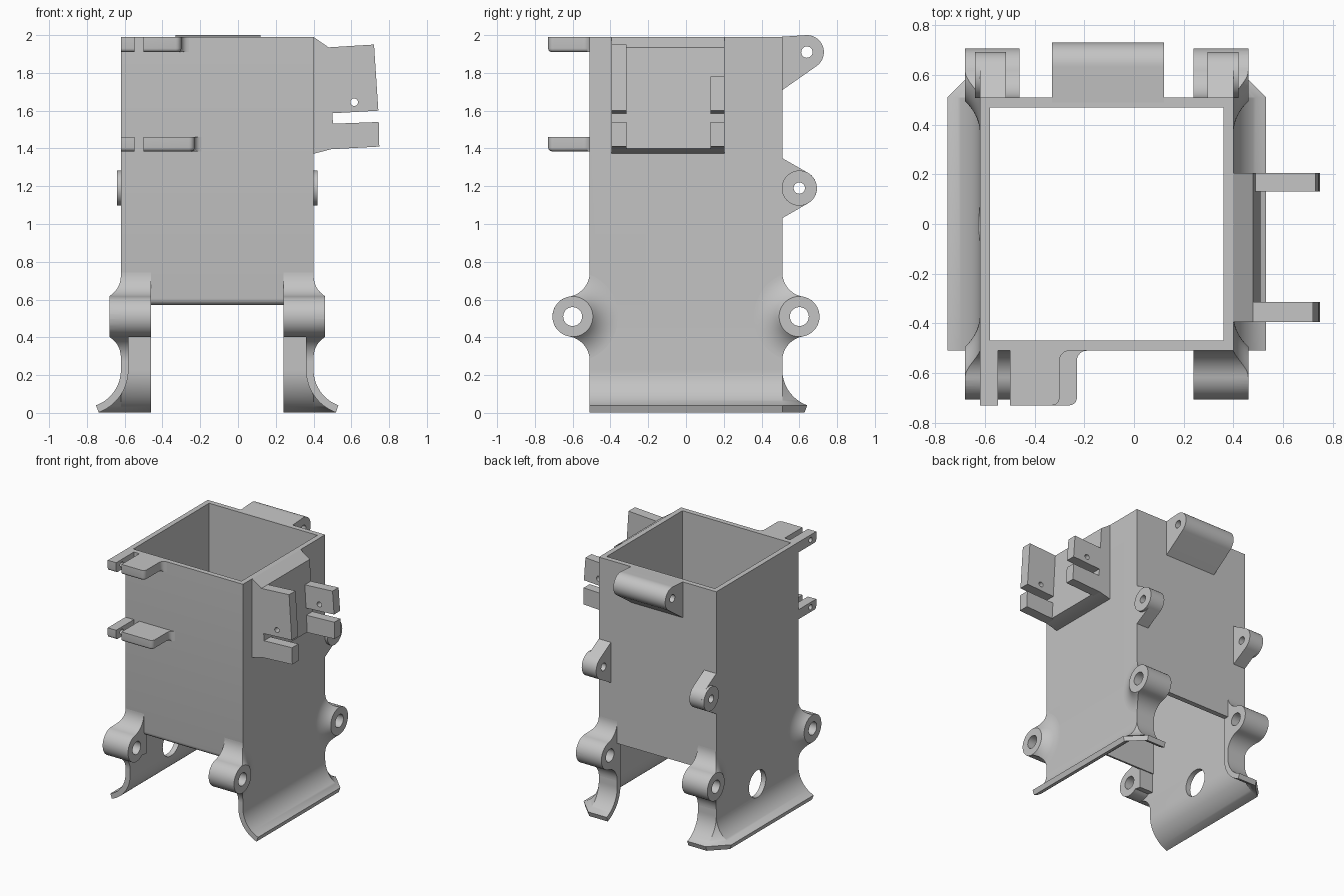
import bpy, bmesh
from math import sin, cos, radians, pi, sqrt

if "Cube" in bpy.data.objects:
    bpy.data.objects.remove(bpy.data.objects["Cube"])

GREY = (0.55, 0.55, 0.55, 1)
mat = bpy.data.materials.new("plain grey")
mat.use_nodes = True
mat.diffuse_color = GREY
mat.node_tree.nodes["Principled BSDF"].inputs["Base Color"].default_value = GREY

CX, WALL, T, TOP, FLOOR = -0.11, 0.51, 0.04, 1.99, 0.57
parts = []


def loft(name, rings, closed=False, bevel=None, width=0.02):
    """Skin a list of equal-length point rings, capped or closed on itself."""
    bm = bmesh.new()
    vs = [[bm.verts.new(p) for p in r] for r in rings]
    n = len(rings[0])
    for a, b in zip(vs, vs[1:] + vs[:1] if closed else vs[1:]):
        for i in range(n):
            j = (i + 1) % n
            bm.faces.new((a[i], a[j], b[j], b[i]))
    if not closed:
        bm.faces.new(vs[0])
        bm.faces.new(vs[-1])
    bmesh.ops.remove_doubles(bm, verts=bm.verts, dist=1e-5)
    bmesh.ops.recalc_face_normals(bm, faces=bm.faces)
    if bevel:
        edges = [e for e in bm.edges if all(bevel(v.co) for v in e.verts)]
        bmesh.ops.bevel(bm, geom=edges, offset=width, segments=4, profile=0.5, affect='EDGES')
    me = bpy.data.meshes.new(name)
    bm.to_mesh(me)
    bm.free()
    me.materials.append(mat)
    ob = bpy.data.objects.new(name, me)
    bpy.context.collection.objects.link(ob)
    parts.append(ob)
    return ob


def prism_x(name, pts, x0, x1):
    return loft(name, [[(x, y, z) for y, z in pts] for x in (x0, x1)])


def prism_y(name, pts, y0, y1):
    return loft(name, [[(x, y, z) for x, z in pts] for y in (y0, y1)])


def arc(c, r, a0, a1, n=16):
    angles = [radians(a0 + (a1 - a0) * i / n) for i in range(n + 1)]
    return [(c[0] + r * cos(a), c[1] + r * sin(a)) for a in angles]


def circle(c, r, n=40):
    return arc(c, r, 0, 360 * (n - 1) / n, n - 1)


def boolean(ob, cutter, op='DIFFERENCE'):
    """Bake a boolean and discard the cutter."""
    cutter.hide_render = True
    m = ob.modifiers.new("cut", 'BOOLEAN')
    m.operation, m.object, m.solver = op, cutter, 'EXACT'
    dg = bpy.context.evaluated_depsgraph_get()
    me = bpy.data.meshes.new_from_object(ob.evaluated_get(dg))
    ob.modifiers.clear()
    ob.data = me
    parts.remove(cutter)
    bpy.data.objects.remove(cutter)


def bore(ob, c, r, x0=-1, x1=1):
    boolean(ob, prism_x("bore", circle(c, r), x0, x1))


# Square tube, with the lower front edge rounded
def square(h, z):
    return [(CX + sx * h, sy * h, z) for sx, sy in ((-1, -1), (1, -1), (1, 1), (-1, 1))]


loft("tube_body", [square(WALL, FLOOR), square(WALL, TOP), square(WALL - T, TOP),
                   square(WALL - T, FLOOR)], closed=True,
     bevel=lambda c: c.y < -0.5 and c.z < 0.6, width=0.037)

# Leg section: offset from the wall against height, curling outwards at the foot
leg = [(0, FLOOR)]
leg += [(0.2 - p, q) for p, q in arc((0, 0.228), 0.2, 0, -70)]
leg += [(0.2 - p, q) for p, q in arc((0, 0.228), 0.24, -70, 0)]
leg += [(-T, FLOOR)]

# Boss section: round lug blended into the wall above and below
BY, BZ, BR, FR = 0.6, 0.51, 0.107, 0.13
rise = sqrt((BR + FR) ** 2 - (WALL + FR - BY) ** 2)
upper = arc((WALL + FR, BZ + rise), FR, 180, 260)
lower = arc((WALL + FR, BZ - rise), FR, 100, 180)
lug = arc((BY, BZ), BR, 80, -80, 24)


def boss_section(back):
    return upper + lug + lower + [(back, BZ - rise), (back, BZ + rise)]


short_section = upper + arc((BY, BZ), BR, 80, -130, 30) + [(0.48, 0.42), (0.48, BZ + rise)]

for s, side in ((1, "left"), (-1, "right")):
    def X(u):
        return CX + s * u

    # Side wall with a strip round the back corner
    stations = (lambda d: (WALL + d, -WALL), lambda d: (WALL + d, WALL + min(d, 0)),
                lambda d: (WALL + min(d, 0), WALL + d), lambda d: (0.35, WALL + d))
    rings = []
    for f in stations:
        rings.append([(X(f(d)[0]), f(d)[1], z) for d, z in leg])
    leg_ob = loft(side + "_leg", rings)
    if s < 0:
        bore(leg_ob, (0, 0.29), 0.105, -0.9, -0.4)

    for sy, end in ((-1, "front"), (1, "back")):
        def flip(pts):
            return [(sy * y, z) for y, z in pts]
        name = f"{side}_{end}_boss"
        hole = (sy * BY, BZ)
        # Lug body beyond the wall
        if sy > 0:
            pieces = [prism_x(name, boss_section(0.48), X(0.35), X(WALL))]
        else:
            pieces = [prism_x(name, flip(boss_section(0.48)), X(WALL - T), X(WALL)),
                      prism_x(name + "_inner", flip(short_section), X(0.35), X(WALL - T))]
        # Flared swelling on the outside of the wall
        rings = [[(X(0.48), y, z) for y, z in circle(hole, 0.24, 64)]]
        for i in range(11):
            run = 0.133 * i / 10
            depth = 0.177 - sqrt(0.177 ** 2 - run ** 2)
            rings.append([(X(WALL + depth), y, z) for y, z in circle(hole, 0.24 - run, 64)])
        flare = loft(name + "_flare", rings)
        boolean(flare, prism_x("trim", flip(boss_section(0.3)), X(0.4), X(0.7)), 'INTERSECT')
        for ob in pieces + [flare]:
            bore(ob, hole, 0.05)

    # Middle back ear with a raised round pad
    ear_c = (0.6, 1.19)
    ear = [(0.49, 1.36)] + arc(ear_c, 0.093, 60, -60) + [(0.49, 1.02)]
    bore(prism_x(side + "_ear", ear, X(0.405), X(WALL)), ear_c, 0.03)
    bore(prism_x(side + "_ear_pad", circle(ear_c, 0.093), X(WALL - 0.01), X(0.53)), ear_c, 0.03)

# Hinge barrel along the top of the back
hinge_c = (0.64, 1.91)
hinge = [(0.49, TOP)] + arc(hinge_c, 0.09, 95, -55, 24) + [(0.49, 1.695)]
bore(prism_x("back_hinge", hinge, -0.33, 0.12), hinge_c, 0.03)

# Front clips: a narrow drilled tab beside a wide one
for name, z0, z1, end in (("upper", 1.91, TOP, -0.3), ("lower", 1.385, 1.46, -0.23)):
    tab = [(-0.62, -0.5), (-0.62, -0.73), (-0.547, -0.73), (-0.547, -0.5)]
    ob = loft(name + "_clip_tab", [[(x, y, z) for x, y in tab] for z in (z0, z1)],
              bevel=lambda c: c.y < -0.6 and c.z < z0 + 0.01)
    bore(ob, (-0.66, (z0 + z1) / 2), 0.02)
    wide = [(-0.5, -0.5), (-0.5, -0.73)] + arc((end - 0.03, -0.7), 0.03, -90, 0, 6)
    wide += arc((end + 0.04, -0.55), 0.04, 180, 90, 6) + [(end + 0.04, -0.5)]
    loft(name + "_clip_plate", [[(x, y, z) for x, y in wide] for z in (z0, z1)],
         bevel=lambda c: c.y < -0.52 and c.z < z0 + 0.01)

# Slightly tilted side bracket: solid base and slotted prongs
base = [(0.39, TOP), (0.40, TOP), (0.48, 1.935), (0.51, 1.40), (0.40, 1.372), (0.39, 1.372)]
prism_y("bracket_base", base, -0.395, 0.205)
foot = [(0.48, 1.53), (0.745, 1.54), (0.748, 1.41), (0.48, 1.395)]
for name, y0, y1, top in (("front", -0.395, -0.315, 1.95), ("back", 0.13, 0.205, 1.78)):
    prism_y(name + "_lower_prong", foot, y0, y1)
    x_top = 0.74 - (top - 1.6) * 0.057
    upright = [(0.478, 1.585), (0.743, 1.6), (x_top, top), (0.478, top - 0.015)]
    ob = prism_y(name + "_upper_prong", upright, y0, y1)
    boolean(ob, prism_y("pin_hole", circle((0.615, 1.645), 0.02, 20), -0.6, 0.6))

# Smooth curved faces, keep edges sharp
bpy.ops.object.select_all(action='DESELECT')
for ob in parts:
    ob.select_set(True)
bpy.context.view_layer.objects.active = parts[0]
bpy.ops.object.shade_smooth_by_angle(angle=radians(30))
